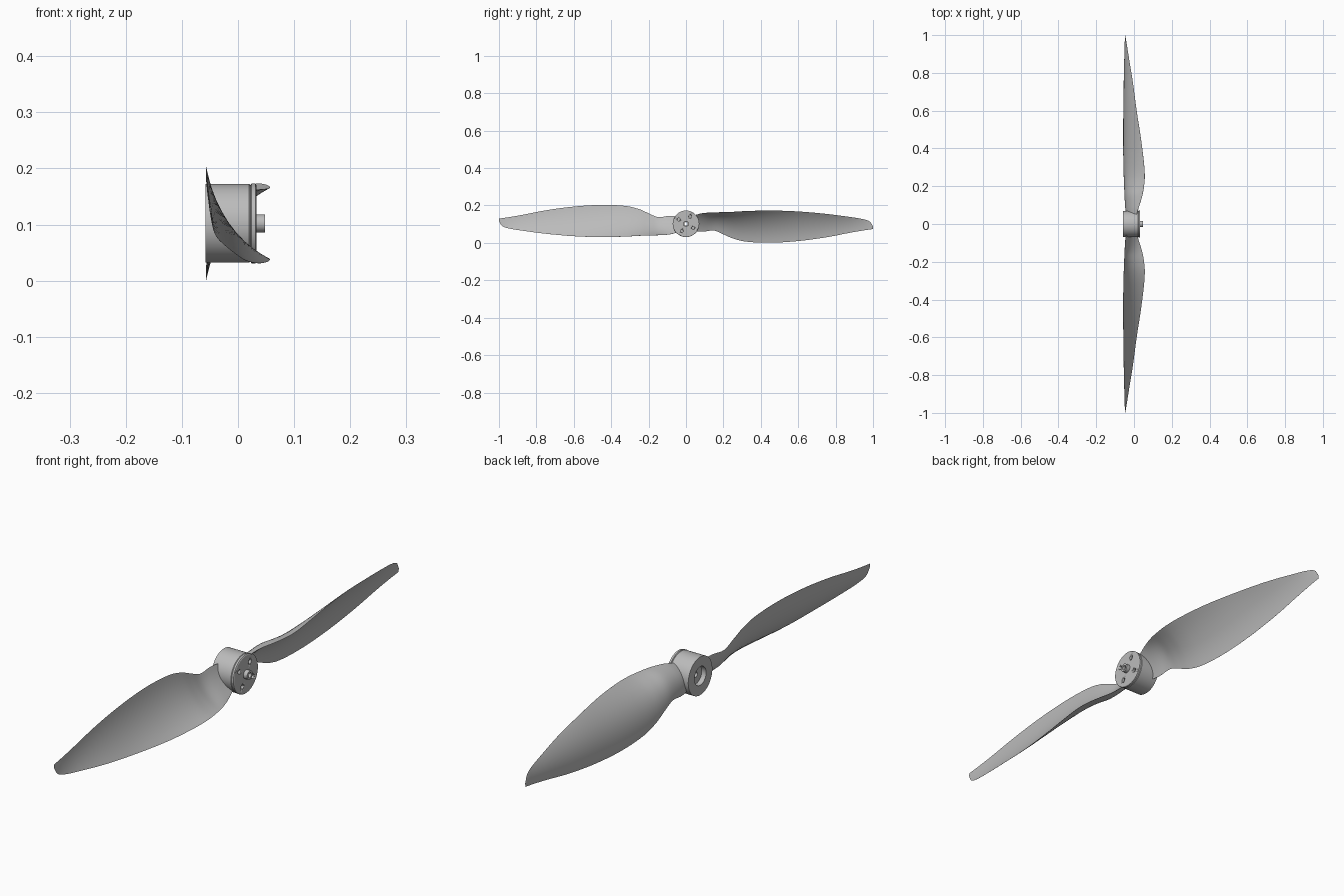
import bpy, bmesh, math
from mathutils import Vector, Matrix

cube = bpy.data.objects.get("Cube")
if cube:
    bpy.data.objects.remove(cube, do_unlink=True)

AXIS_Z = 0.102  # height of the spin axis, which runs along x

grey = bpy.data.materials.new("plain grey")
grey.use_nodes = True
GREY = (0.5, 0.5, 0.5, 1)
grey.diffuse_color = GREY
grey.node_tree.nodes["Principled BSDF"].inputs["Base Color"].default_value = GREY


def add_object(name, bm, angle):
    bmesh.ops.recalc_face_normals(bm, faces=bm.faces)
    mesh = bpy.data.meshes.new(name)
    bm.to_mesh(mesh)
    bm.free()
    mesh.materials.append(grey)
    obj = bpy.data.objects.new(name, mesh)
    bpy.context.collection.objects.link(obj)
    bpy.ops.object.select_all(action="DESELECT")
    obj.select_set(True)
    bpy.context.view_layer.objects.active = obj
    bpy.ops.object.shade_smooth_by_angle(angle=math.radians(angle))
    return obj


def bridge(bm, rings, closed=False):
    pairs = list(zip(rings, rings[1:]))
    if closed:
        pairs.append((rings[-1], rings[0]))
    for a, b in pairs:
        n = len(a)
        for i in range(n):
            j = (i + 1) % n
            bm.faces.new((a[i], a[j], b[j], b[i]))


# Hub: closed profile (x, radius) turned about the spin axis
def make_hub():
    profile = [(0.048, 0.009), (0.048, 0.016), (0.033, 0.016), (0.033, 0.068),
               (0.031, 0.071), (0.024, 0.071), (0.022, 0.068), (0.020, 0.070),
               (-0.058, 0.070), (-0.058, 0.034), (-0.040, 0.034), (-0.040, 0.009)]
    steps = 64
    bm = bmesh.new()
    rings = []
    for x, r in profile:
        turn = [2 * math.pi * i / steps for i in range(steps)]
        rings.append([bm.verts.new((x, r * math.cos(a), AXIS_Z + r * math.sin(a)))
                      for a in turn])
    bridge(bm, rings, closed=True)
    return add_object("hub", bm, 30)


# Four blind bolt holes in the front face of the hub
def drill_hub(hub):
    bm = bmesh.new()
    for k in range(4):
        a = math.radians(60 + 90 * k)
        place = Matrix.Translation((0.033, 0.045 * math.cos(a), AXIS_Z + 0.045 * math.sin(a)))
        bmesh.ops.create_cone(bm, cap_ends=True, segments=20, radius1=0.008, radius2=0.008,
                              depth=0.03, matrix=place @ Matrix.Rotation(math.pi / 2, 4, "Y"))
    cutter = add_object("hole_cutter", bm, 30)
    cutter.hide_render = True
    cut = hub.modifiers.new("bolt holes", "BOOLEAN")
    cut.operation = "DIFFERENCE"
    cut.solver = "EXACT"
    cut.object = cutter
    bpy.context.view_layer.objects.active = hub
    # keep the cut ahead of the shading modifier, if there is one
    bpy.ops.object.modifier_move_to_index(modifier=cut.name, index=0)
    bpy.ops.object.modifier_apply(modifier=cut.name)
    bpy.data.objects.remove(cutter, do_unlink=True)


# Blade stations: radius, upper edge (x, z), lower edge (x, z), thickness ratio
STATIONS = [
    (0.045, -0.040, 0.142, 0.012, 0.056, 0.16),
    (0.09, -0.046, 0.144, 0.026, 0.045, 0.14),
    (0.15, -0.050, 0.138, 0.044, 0.041, 0.11),
    (0.20, -0.052, 0.158, 0.053, 0.040, 0.09),
    (0.25, -0.054, 0.180, 0.057, 0.038, 0.08),
    (0.32, -0.056, 0.197, 0.053, 0.034, 0.07),
    (0.45, -0.057, 0.203, 0.037, 0.031, 0.06),
    (0.60, -0.056, 0.194, 0.014, 0.036, 0.055),
    (0.75, -0.054, 0.174, -0.006, 0.049, 0.05),
    (0.88, -0.051, 0.149, -0.027, 0.066, 0.05),
    (0.95, -0.049, 0.137, -0.038, 0.078, 0.05),
    (0.985, -0.048, 0.132, -0.044, 0.092, 0.05),
    (1.0, -0.048, 0.130, -0.047, 0.117, 0.05),
]


def smooth_stations(steps=5):
    pts = [Vector(s) for s in STATIONS]
    out = []
    for i in range(len(pts) - 1):
        p, q = pts[i], pts[i + 1]
        before, after = pts[max(i - 1, 0)], pts[min(i + 2, len(pts) - 1)]
        span = q[0] - p[0]
        m0 = (q - before) * (span / (q[0] - before[0]))
        m1 = (after - p) * (span / (after[0] - p[0]))
        for k in range(steps):
            t = k / steps
            out.append(p * (2 * t**3 - 3 * t**2 + 1) + m0 * (t**3 - 2 * t**2 + t)
                       + q * (3 * t**2 - 2 * t**3) + m1 * (t**3 - t**2))
    return out + [pts[-1]]


# Airfoil outline in the x-z plane, bowed towards the back of the hub
def section(upper, lower, ratio, n=14):
    d = lower - upper
    normal = Vector((d.y, -d.x)).normalized()
    camber = 0.24 * max(d.x, 0)

    def point(t, side):
        half = ratio * d.length * 0.5 * (0.04 + 0.96 * math.sin(math.pi * t) ** 0.8)
        return upper + d * t + normal * (4 * camber * t * (1 - t) + side * half)

    ts = [(1 - math.cos(math.pi * i / n)) / 2 for i in range(n + 1)]
    return [point(t, 1) for t in ts] + [point(t, -1) for t in reversed(ts)]


# side -1 is the blade on -y; the other is its half turn about the axis
def make_blade(name, side):
    bm = bmesh.new()
    rings = []
    for r, ux, uz, lx, lz, ratio in smooth_stations():
        outline = section(Vector((ux, uz)), Vector((lx, lz)), ratio)
        rings.append([bm.verts.new((p.x, side * r, AXIS_Z - side * (p.y - AXIS_Z)))
                      for p in outline])
    bridge(bm, rings)
    bm.faces.new(rings[0])
    bm.faces.new(rings[-1])
    add_object(name, bm, 50)


hub = make_hub()
drill_hub(hub)
make_blade("front_blade", -1)
make_blade("back_blade", 1)
